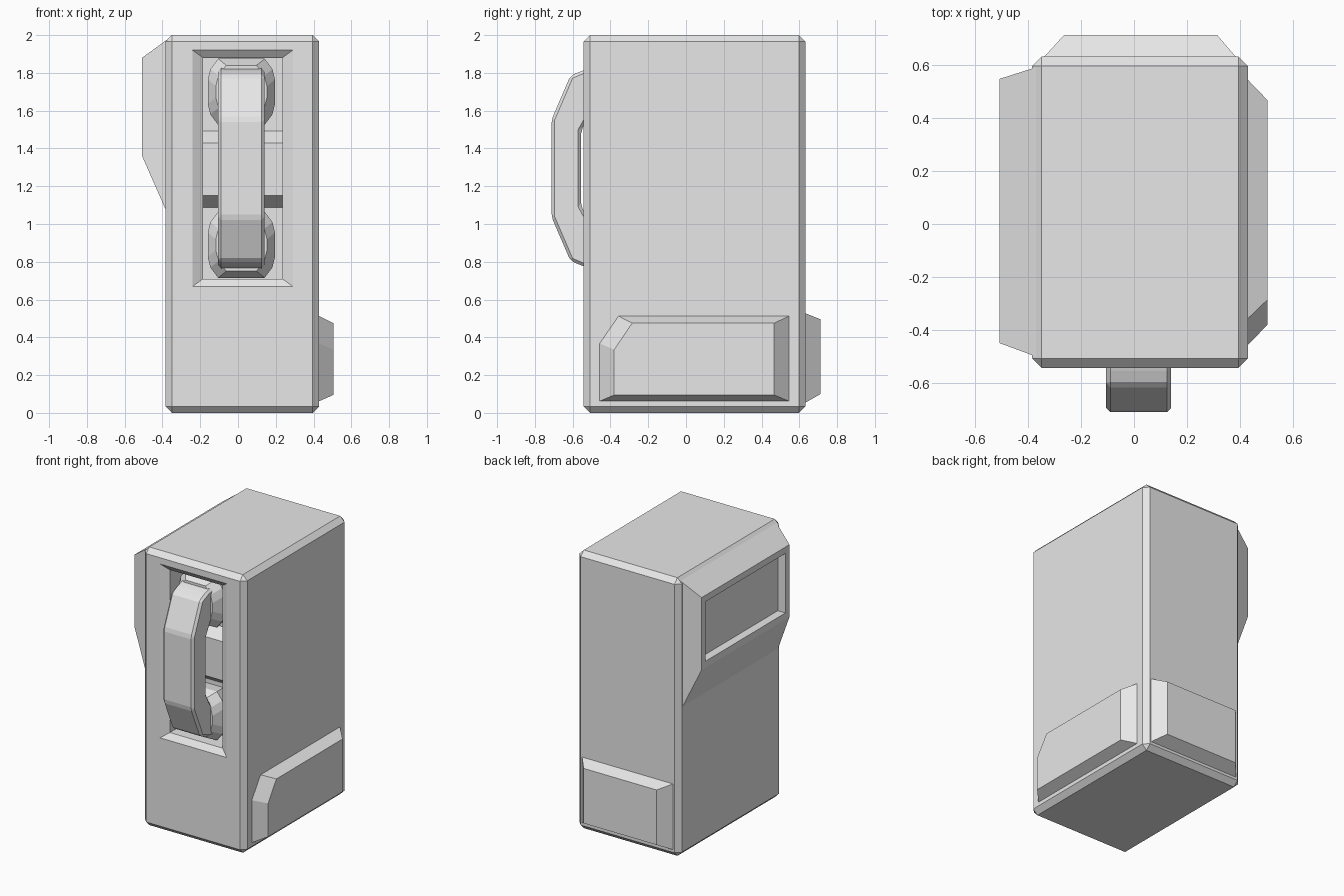
import bpy, bmesh

cube = bpy.data.objects.get("Cube")
if cube:
    bpy.data.objects.remove(cube, do_unlink=True)

GREY = 0.8
mat = bpy.data.materials.new("light_grey")
mat.use_nodes = True
mat.diffuse_color = (GREY, GREY, GREY, 1)
mat.node_tree.nodes["Principled BSDF"].inputs["Base Color"].default_value = (GREY, GREY, GREY, 1)


def loft(name, rings, bevel=0):
    """Join matching loops of points and cap both ends."""
    bm = bmesh.new()
    loops = [[bm.verts.new(p) for p in ring] for ring in rings]
    n = len(loops[0])
    for a, b in zip(loops, loops[1:]):
        for i in range(n):
            j = (i + 1) % n
            bm.faces.new((a[i], a[j], b[j], b[i]))
    bm.faces.new(loops[0])
    bm.faces.new(loops[-1])
    bmesh.ops.recalc_face_normals(bm, faces=bm.faces)
    if bevel:
        bmesh.ops.bevel(bm, geom=bm.edges[:], offset=bevel, segments=1,
                        affect='EDGES', clamp_overlap=True)
    mesh = bpy.data.meshes.new(name)
    bm.to_mesh(mesh)
    bm.free()
    mesh.materials.append(mat)
    obj = bpy.data.objects.new(name, mesh)
    bpy.context.collection.objects.link(obj)
    return obj


def rect_x(x, y0, y1, z0, z1):
    return [(x, y0, z0), (x, y1, z0), (x, y1, z1), (x, y0, z1)]


def rect_y(y, x0, x1, z0, z1):
    return [(x0, y, z0), (x1, y, z0), (x1, y, z1), (x0, y, z1)]


# Chamfered main block
body = loft("body", [rect_y(-0.543, -0.385, 0.43, 0, 2),
                     rect_y(0.632, -0.385, 0.43, 0, 2)], bevel=0.035)

# Front pocket with a flared rim
cutter = loft("pocket_cutter", [rect_y(-0.6, -0.24, 0.29, 0.67, 1.92),
                                rect_y(-0.543, -0.24, 0.29, 0.67, 1.92),
                                rect_y(-0.51, -0.185, 0.235, 0.71, 1.88),
                                rect_y(-0.35, -0.185, 0.235, 0.71, 1.88)])
mod = body.modifiers.new("pocket", 'BOOLEAN')
mod.operation = 'DIFFERENCE'
mod.solver = 'EXACT'
mod.object = cutter
graph = bpy.context.evaluated_depsgraph_get()
body.data = bpy.data.meshes.new_from_object(body.evaluated_get(graph))
body.modifiers.clear()
bpy.data.objects.remove(cutter, do_unlink=True)

# Bar across the pocket
loft("pocket_bar", [rect_y(-0.34, -0.187, 0.237, 1.08, 1.50),
                    rect_y(-0.43, -0.187, 0.237, 1.15, 1.43)])

# Handle mounts, mirrored about the handle centre
MID_X, MID_Z = 0.018, 1.295


def mount_ring(y, w, h, cz):
    c = 0.055
    quarter = [(w, h - 2 * c), (w - c / 4, h - c), (w - c, h)]
    right = [(x, -z) for x, z in reversed(quarter)] + quarter
    pts = right + [(-x, z) for x, z in reversed(right)]
    return [(MID_X + x, y, cz + z) for x, z in pts]


for name, side in (("upper_mount", 1), ("lower_mount", -1)):
    cz = MID_Z + side * 0.405
    loft(name, [mount_ring(-0.34, 0.165, 0.165, cz),
                mount_ring(-0.44, 0.178, 0.175, cz),
                mount_ring(-0.51, 0.135, 0.14, cz)])

# Faceted grab handle: half profile mirrored in height, then given width
outer = [(-0.36, 0.56), (-0.54, 0.52), (-0.612, 0.49), (-0.711, 0.26)]
inner = [(-0.555, 0.20), (-0.50, 0.30), (-0.36, 0.33)]
profile = outer + [(y, -z) for y, z in reversed(outer)]
profile += [(y, -z) for y, z in reversed(inner)] + inner
loft("handle", [[(x, y, MID_Z + z) for y, z in profile] for x in (-0.105, 0.14)],
     bevel=0.016)

# Sloped side panel with a cut front corner
def corner_cut(x, y0, y1, z0, z1, dy, dz):
    return [(x, y0, z0), (x, y1, z0), (x, y1, z1), (x, y0 + dy, z1), (x, y0, z1 - dz)]


loft("left_side_panel", [corner_cut(0.425, -0.462, 0.55, 0.06, 0.515, 0.10, 0.145),
                         corner_cut(0.505, -0.38, 0.467, 0.095, 0.475, 0.095, 0.14)])

# Sloped lower panel on the back
loft("rear_panel", [rect_y(0.625, -0.345, 0.39, 0.05, 0.53),
                    rect_y(0.713, -0.265, 0.315, 0.10, 0.495)])

# Large raised housing on the right side with a sunken window
housing = loft("right_housing", [rect_x(-0.345, -0.51, 0.60, 0.99, 1.998),
                                 rect_x(-0.508, -0.45, 0.548, 1.36, 1.88)])
bm = bmesh.new()
bm.from_mesh(housing.data)
face = min(bm.faces, key=lambda f: f.calc_center_median().x)
bmesh.ops.inset_individual(bm, faces=[face], thickness=0.065)
bmesh.ops.inset_individual(bm, faces=[face], thickness=0.001, depth=-0.06)
bm.to_mesh(housing.data)
bm.free()
